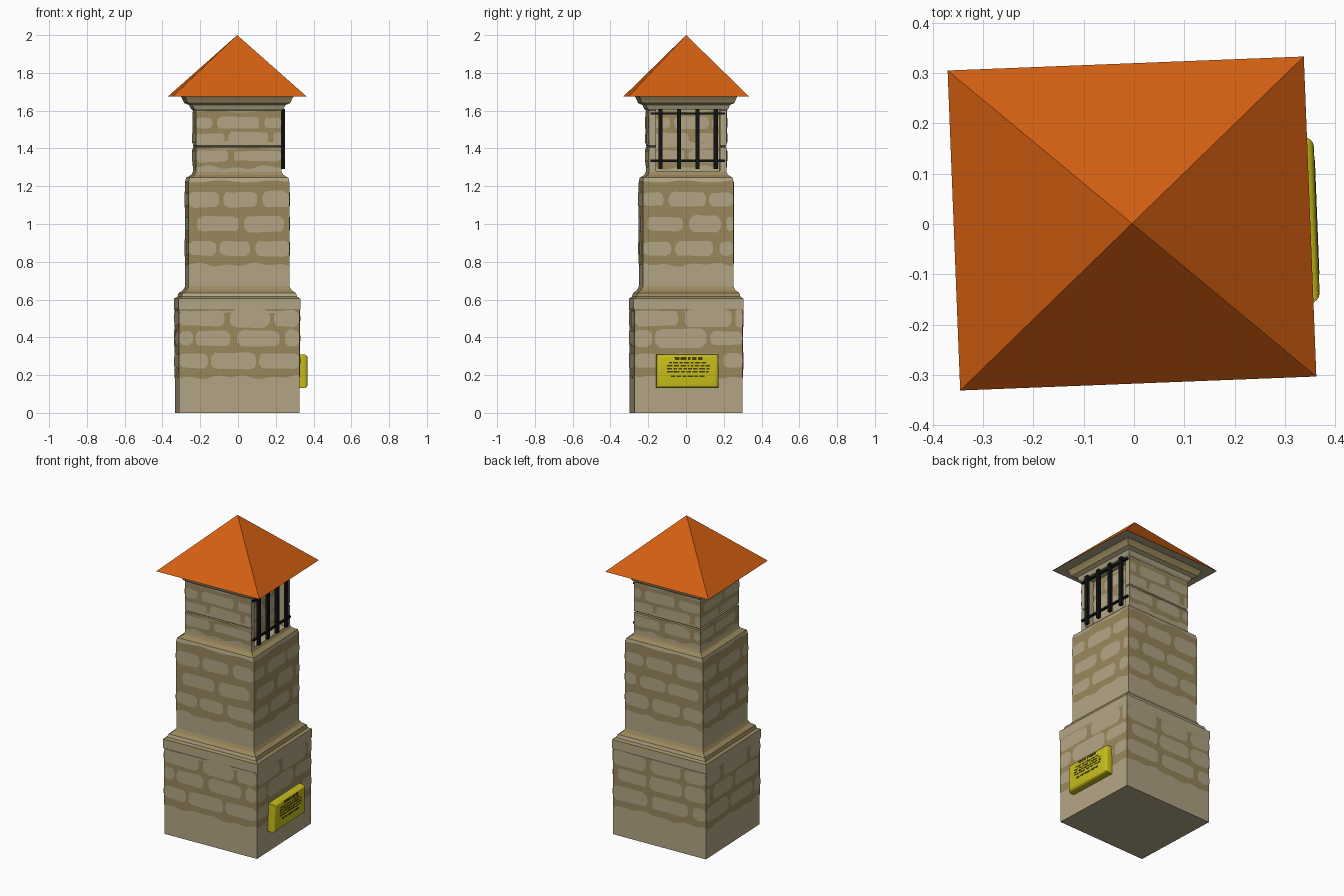
import bpy, bmesh, math, random
from mathutils import Matrix, Vector

random.seed(4)
if "Cube" in bpy.data.objects:
    bpy.data.objects.remove(bpy.data.objects["Cube"])

RATIO = 1.11                                   # width over depth of the tower
PLACE = Matrix.Translation((-0.004, 0.001, 0)) @ Matrix.Rotation(math.radians(2.25), 4, 'Z')


def material(name, rgb):
    m = bpy.data.materials.new(name)
    m.use_nodes = True
    m.diffuse_color = (*rgb, 1)
    m.node_tree.nodes["Principled BSDF"].inputs["Base Color"].default_value = (*rgb, 1)
    return m


STONE = material("light stone", (0.45, 0.38, 0.235))
MORTAR = material("dark mortar", (0.32, 0.245, 0.11))
TILE = material("orange roof", (0.66, 0.115, 0.006))
PLAQUE = material("yellow plaque", (0.58, 0.52, 0.01))
IRON = material("black iron", (0.006, 0.006, 0.007))
INK = material("dark engraving", (0.06, 0.05, 0.008))


def add(name, bm, *mats):
    bm.transform(PLACE)
    mesh = bpy.data.meshes.new(name)
    bm.to_mesh(mesh)
    bm.free()
    for m in mats:
        mesh.materials.append(m)
    obj = bpy.data.objects.new(name, mesh)
    bpy.context.collection.objects.link(obj)
    return obj


def box(bm, centre, size):
    m = Matrix.Translation(centre) @ Matrix.Diagonal((*size, 1))
    return bmesh.ops.create_cube(bm, size=1, matrix=m)["verts"]


def loft(bm, profile):
    """Stack of rectangles given as (height, half depth)."""
    rings = []
    for z, d in profile:
        w = d * RATIO
        rings.append([bm.verts.new(p) for p in ((-w, -d, z), (w, -d, z), (w, d, z), (-w, d, z))])
    for a, b in zip(rings, rings[1:]):
        for i in range(4):
            j = (i + 1) % 4
            bm.faces.new((a[i], a[j], b[j], b[i]))
    bm.faces.new(rings[0][::-1])
    bm.faces.new(rings[-1])


# Stepped tower body with ledges and cornice
bm = bmesh.new()
loft(bm, [(0, .287), (.54, .287), (.55, .291), (.605, .291), (.615, .276), (.635, .270),
          (.65, .250), (.67, .240), (1.225, .240), (1.245, .236), (1.26, .212), (1.275, .205),
          (1.405, .205), (1.41, .199), (1.415, .205), (1.60, .205), (1.61, .214), (1.63, .222),
          (1.64, .245), (1.66, .252), (1.676, .260)])
for f in bm.faces:
    f.material_index = 1 if f.normal.z > 0.3 or f.calc_center_median().z > 1.64 else 0
bm.normal_update()
for f in bm.faces:
    if f.normal.z > 0.3:
        f.material_index = 1
body = add("tower_body", bm, STONE, MORTAR)

# Window niche cut into one side
NICHE = 0.06
bm = bmesh.new()
box(bm, (.205 * RATIO, 0, 1.443), (NICHE * 2, .34, .325))
cutter = add("niche_cutter", bm, STONE)
cutter.hide_render = True
mod = body.modifiers.new("niche", 'BOOLEAN')
mod.operation, mod.object, mod.solver = 'DIFFERENCE', cutter, 'EXACT'
graph = bpy.context.evaluated_depsgraph_get()
body.data = bpy.data.meshes.new_from_object(body.evaluated_get(graph))
body.modifiers.clear()
bpy.data.objects.remove(cutter)


def wall_face(bm, outline, side, dist, index):
    turn = Matrix.Rotation(side * math.pi / 2, 4, 'Z')
    f = bm.faces.new([bm.verts.new(turn @ Vector((u, -dist, z))) for u, z in outline])
    f.material_index = index


def wavy_strip(half, low, high):
    """Mortar field whose upper and lower edges wander."""
    n = 24
    a, b = random.uniform(0, 6), random.uniform(0, 6)
    us = [half * (2 * i / n - 1) for i in range(n + 1)]
    bottom = [(u, low + .012 * math.sin(u * 31 + a) * math.sin(u * 13 + b)) for u in us]
    top = [(u, high + .006 * math.sin(u * 23 + b)) for u in reversed(us)]
    return bottom + top


def stone_outline(u0, u1, z, height):
    """Irregular rounded stone."""
    pts, hw, hh = [], (u1 - u0) / 2, height / 2
    r = min(hh * .75, hw)
    for k in range(4):
        sx, sz = (1, 1, -1, -1)[k], (1, -1, -1, 1)[k]
        for j in range(5):
            t = math.pi / 2 * (j if k % 2 else 4 - j) / 4
            wob = random.uniform(-.004, .004)
            pts.append(((u0 + u1) / 2 + sx * (hw - r + r * math.cos(t)),
                        z + sz * (hh - r + r * math.sin(t)) + wob))
    return pts[::-1]


def masonry(name, half_depth, low, high, rows, height, length, niche=0):
    bm = bmesh.new()
    for side in range(4):
        half, dist = half_depth * RATIO, half_depth
        if side % 2:
            half, dist = dist, half
        if side == 1 and niche:
            half, dist = .168, dist - niche
        wall_face(bm, wavy_strip(half, low, high), side, dist + .002, 0)
        for i, z in enumerate(rows):
            u = -half - length * random.uniform(.1, .3) - (length / 2 if i % 2 else 0)
            while u < half:
                end = u + length * random.uniform(.75, 1.15)
                a, b = max(u, -half), min(end, half)
                if b - a > .03:
                    wall_face(bm, stone_outline(a, b, z, height * random.uniform(.85, 1.1)),
                              side, dist + .004, 1)
                u = end + random.uniform(.015, .035)
    add(name, bm, MORTAR, STONE)


masonry("base_stones", .287, .19, .535, (.275, .395, .50), .088, .24)
masonry("middle_stones", .240, .785, 1.225, (.87, 1.0, 1.13), .082, .20)
masonry("upper_stones_low", .205, 1.30, 1.40, (1.36,), .06, .22, NICHE)
masonry("upper_stones_high", .205, 1.435, 1.595, (1.455, 1.535), .06, .22, NICHE)

# Pyramid roof with stone soffit
bm = bmesh.new()
w, d = .354, .318
eaves = [bm.verts.new((x, y, 1.676)) for x, y in ((-w, -d), (w, -d), (w, d), (-w, d))]
apex = bm.verts.new((0, 0, 2))
for i in range(4):
    bm.faces.new((eaves[i], eaves[(i + 1) % 4], apex))
bm.faces.new(eaves[::-1]).material_index = 1
add("roof", bm, TILE, STONE)

# Iron window grille
bm = bmesh.new()
for y in (-.145, -.048, .05, .147):
    box(bm, (.239, y, 1.45), (.018, .022, .32))
for z in (1.335, 1.585):
    box(bm, (.233, 0, z), (.012, .395, .012))
add("window_grille", bm, IRON)

# Cushion-edged plaque
bm = bmesh.new()
box(bm, (.342, -.007, .22), (.05, .33, .178))
edges = [e for e in bm.edges if sum(v.co.x for v in e.verts) / 2 > .36]
bmesh.ops.bevel(bm, geom=edges, offset=.02, segments=4, profile=.5, affect='EDGES')
plaque = add("plaque", bm, PLAQUE)

# Engraved rows as plain dashes
bm = bmesh.new()
for z, reach, h in ((.289, .07, .016), (.266, .10, .008), (.250, .11, .008),
                    (.234, .11, .008), (.218, .11, .008), (.194, .09, .010)):
    y = -reach
    while y < reach:
        step = random.uniform(.012, .035)
        box(bm, (.367, y + step / 2 - .005, z), (.002, step, h))
        y += step + .007
add("plaque_engraving", bm, INK)

# Soft shading on the plaque edge only
bpy.ops.object.select_all(action='DESELECT')
plaque.select_set(True)
bpy.context.view_layer.objects.active = plaque
bpy.ops.object.shade_smooth_by_angle(angle=math.radians(35))
